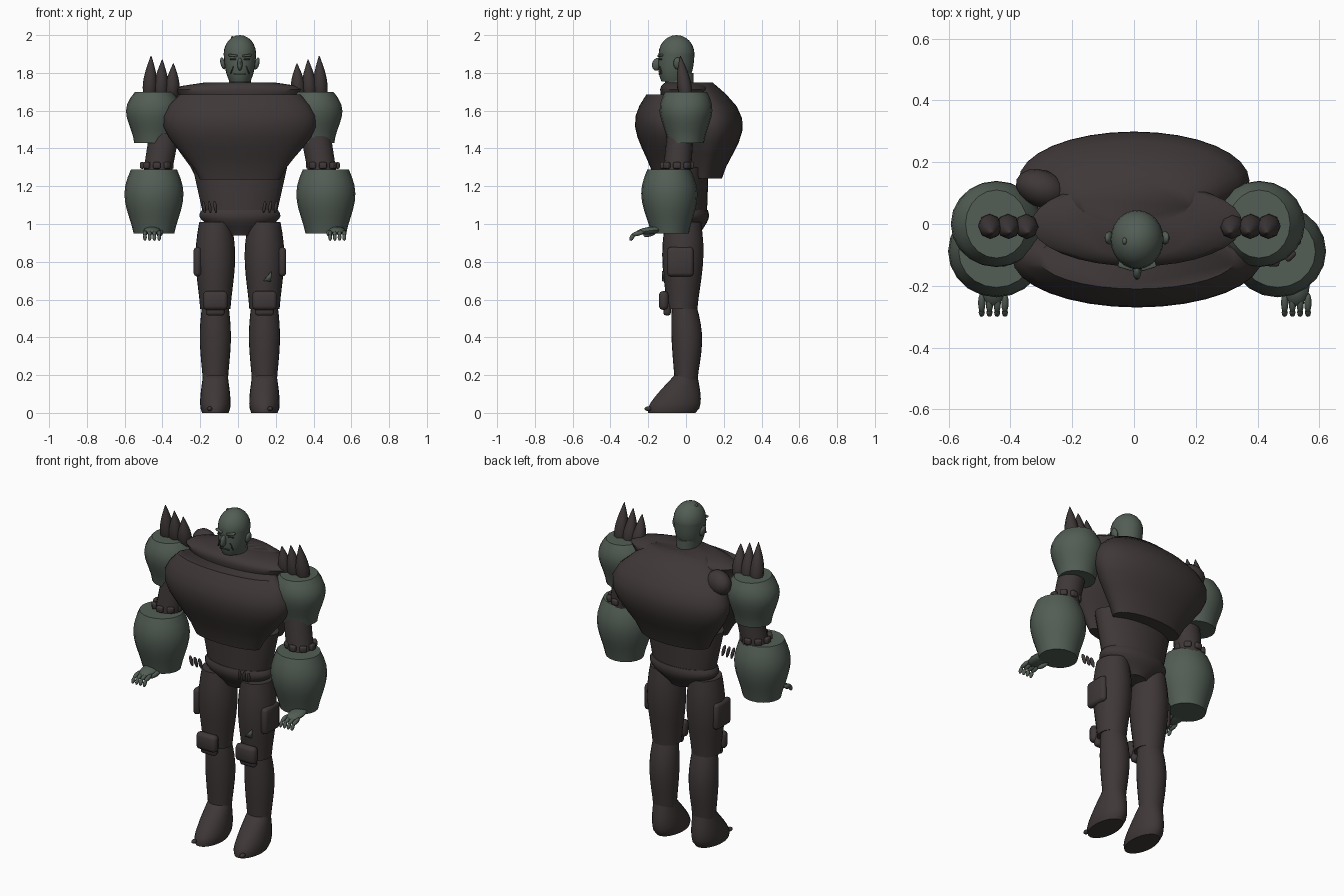
import bpy, bmesh, math

cube = bpy.data.objects.get("Cube")
if cube:
    bpy.data.objects.remove(cube)


def material(name, colour):
    mat = bpy.data.materials.new(name)
    mat.use_nodes = True
    mat.diffuse_color = (*colour, 1)
    mat.node_tree.nodes["Principled BSDF"].inputs["Base Color"].default_value = (*colour, 1)
    return mat


GREEN = material("grey green skin", (.085, .11, .09))
BROWN = material("dark brown cloth", (.05, .039, .039))
MID = .01


def finish(name, bm, mat, location=(0, 0, 0), rotation=(0, 0, 0)):
    bmesh.ops.recalc_face_normals(bm, faces=bm.faces)
    mesh = bpy.data.meshes.new(name)
    bm.to_mesh(mesh)
    bm.free()
    mesh.materials.append(mat)
    part = bpy.data.objects.new(name, mesh)
    part.location, part.rotation_euler = location, rotation
    bpy.context.collection.objects.link(part)
    bpy.ops.object.select_all(action="DESELECT")
    part.select_set(True)
    bpy.context.view_layer.objects.active = part
    bpy.ops.object.shade_smooth_by_angle(angle=math.radians(50))
    return part


def barrel(name, mat, low, high, radii_low, radii_high, bulge=(0, 0), lean=0, skew=1, sides=24, steps=8):
    """Elliptical column between two centres, swelling by a sine; skew above one lifts the swell."""
    bm = bmesh.new()
    rings = []
    for step in range(steps + 1):
        t = step / steps
        swell = math.sin(math.pi * t ** skew)
        x, y, z = (a + (b - a) * t for a, b in zip(low, high))
        rx, ry = (a + (b - a) * t + extra * swell for a, b, extra in zip(radii_low, radii_high, bulge))
        turns = [math.tau * side / sides for side in range(sides)]
        rings.append([bm.verts.new((x + rx * math.cos(turn), y + lean * swell + ry * math.sin(turn), z))
                      for turn in turns])
    for below, above in zip(rings, rings[1:]):
        for i in range(sides):
            j = (i + 1) % sides
            bm.faces.new((below[i], below[j], above[j], above[i]))
    bm.faces.new(rings[0])
    bm.faces.new(rings[-1])
    return finish(name, bm, mat)


def ball(name, mat, location, size, rotation=(0, 0, 0), sides=12):
    bm = bmesh.new()
    bmesh.ops.create_uvsphere(bm, u_segments=sides, v_segments=sides // 2, radius=1)
    bmesh.ops.scale(bm, vec=size, verts=bm.verts)
    return finish(name, bm, mat, location, rotation)


def box(name, mat, location, size, bevel, rotation=(0, 0, 0)):
    bm = bmesh.new()
    bmesh.ops.create_cube(bm, size=1)
    bmesh.ops.scale(bm, vec=size, verts=bm.verts)
    bmesh.ops.bevel(bm, geom=bm.edges[:], offset=bevel, segments=2, affect="EDGES", profile=.5)
    return finish(name, bm, mat, location, rotation)


# Torso: front chest, rounded back, and the yoke between them
barrel("chest", BROWN, low=(MID, -.11, 1.235), high=(MID, -.11, 1.685), radii_low=(.21, .06),
       radii_high=(.32, .1), bulge=(.125, .075), skew=1.5, sides=32)
barrel("back", BROWN, low=(0, .1, 1.24), high=(0, .07, 1.75), radii_low=(.22, .09),
       radii_high=(.18, .07), bulge=(.18, .08), lean=.06, skew=1.3, sides=32)
barrel("yoke", BROWN, low=(MID, 0, 1.6), high=(MID, 0, 1.75), radii_low=(.36, .14),
       radii_high=(.18, .11), bulge=(.12, .02), skew=3, sides=32)
barrel("waist", BROWN, low=(MID, 0, 1.03), high=(MID, 0, 1.3), radii_low=(.19, .11),
       radii_high=(.25, .12))
barrel("pelvis", BROWN, low=(MID, 0, .94), high=(MID, 0, 1.075), radii_low=(.08, .07),
       radii_high=(.2, .115), bulge=(.05, .02), skew=1.5)
ball("shoulder_blade_lump", BROWN, (-.3, .115, 1.66), (.085, .06, .07), rotation=(0, 0, -.35), sides=16)

# Head and face
barrel("neck", GREEN, low=(MID, -.03, 1.68), high=(MID, -.04, 1.8), radii_low=(.055, .07),
       radii_high=(.06, .08))
barrel("jaw", GREEN, low=(MID, -.06, 1.755), high=(MID, -.05, 1.9), radii_low=(.055, .07),
       radii_high=(.086, .095), bulge=(.008, .01), skew=.8)
ball("skull", GREEN, (MID, -.05, 1.9), (.086, .095, .1), sides=24)
ball("nose", GREEN, (MID, -.153, 1.846), (.014, .027, .035), rotation=(-.35, 0, 0))
box("mouth", BROWN, (MID, -.142, 1.795), (.065, .008, .006), bevel=.002)
ball("scalp_bump", GREEN, (-.03, -.055, 1.985), (.008, .012, .01))

# Paired parts; the left has the positive sign
for sign, side in ((-1, "right_"), (1, "left_")):
    # Face details
    ball(side + "ear", GREEN, (MID + sign * .09, -.045, 1.85), (.013, .022, .033), rotation=(0, sign * .25, 0))
    box(side + "brow", GREEN, (MID + sign * .037, -.136, 1.892), (.05, .02, .012), bevel=.004,
        rotation=(0, -sign * .1, sign * .3))
    box(side + "eye", BROWN, (MID + sign * .036, -.136, 1.872), (.035, .009, .007), bevel=.002,
        rotation=(0, 0, sign * .3))
    box(side + "cheek_fold", BROWN, (MID + sign * .042, -.134, 1.815), (.005, .009, .045), bevel=.002,
        rotation=(0, -sign * .4, sign * .4))

    # Arm
    shoulder = sign * .425 - .02
    barrel(side + "shoulder", GREEN, low=(shoulder, 0, 1.43), high=(shoulder, 0, 1.7),
           radii_low=(.105, .095), radii_high=(.1, .11), bulge=(.046, .035), skew=1.5, sides=20)
    wrist = MID + sign * .44
    barrel(side + "upper_arm", BROWN, low=(wrist, -.05, 1.25), high=(MID + sign * .4, -.03, 1.48),
           radii_low=(.075, .075), radii_high=(.08, .07), sides=16)
    elbow = MID + sign * .455
    barrel(side + "forearm", GREEN, low=(elbow, -.085, .95), high=(elbow, -.09, 1.288),
           radii_low=(.108, .1), radii_high=(.122, .115), bulge=(.04, .04), skew=1.3, sides=20)
    for stud in range(8):
        turn = stud * math.tau / 8
        box(side + "armlet_stud", BROWN,
            (wrist + .077 * math.cos(turn), -.048 + .077 * math.sin(turn), 1.31),
            (.025, .04, .035), bevel=.008, rotation=(0, 0, turn))

    # Hand reaching forward
    hand = sign * .49 + .035
    ball(side + "palm", GREEN, (hand, -.19, .965), (.045, .075, .02), rotation=(.12, 0, 0))
    ball(side + "thumb", GREEN, (hand - sign * .042, -.19, .95), (.014, .04, .016), rotation=(.3, 0, sign * .3))
    for finger in range(4):
        across = hand + (finger - 1.5) * .025
        ball(side + "finger", GREEN, (across, -.255, .95), (.012, .035, .013), rotation=(.25, 0, 0))
        ball(side + "fingertip", GREEN, (across, -.286, .93), (.01, .012, .021), rotation=(-.5, 0, 0))

    # Shoulder spikes, the outer ones taller
    for spike in range(3):
        across = sign * (.335 + spike * .059) - .015
        barrel(side + "spike", BROWN, low=(across, 0, 1.67),
               high=(across - sign * .008, -.03, 1.85 + spike * .02),
               radii_low=(.03, .03), radii_high=(.002, .002), bulge=(.018, .018), skew=.8, sides=8)

    # Leg
    hip = MID + sign * .13
    barrel(side + "thigh", BROWN, low=(hip, -.02, .55), high=(hip, -.015, 1.01),
           radii_low=(.08, .08), radii_high=(.085, .095), bulge=(.022, .02), skew=1.3)
    barrel(side + "shin", BROWN, low=(hip, 0, .17), high=(hip, -.01, .57),
           radii_low=(.066, .06), radii_high=(.07, .065), bulge=(.014, .018), lean=.01, skew=1.2)
    barrel(side + "boot", BROWN, low=(hip, -.075, 0), high=(hip, 0, .2),
           radii_low=(.07, .125), radii_high=(.065, .06), bulge=(.012, .025), skew=.6)
    ball(side + "toe_stud", BROWN, (hip + sign * .03, -.2, .022), (.014, .02, .012))
    box(side + "knee_pad", BROWN, (hip, -.118, .595), (.13, .05, .1), bevel=.02)
    box(side + "knee_pad_flap", BROWN, (hip, -.1, .55), (.1, .04, .07), bevel=.015)
    box(side + "thigh_pouch", BROWN, (hip + sign * .095, -.03, .8), (.04, .14, .155), bevel=.018)

    # Hooks hanging before the belt
    for hook in range(3):
        ball(side + "belt_hook", BROWN, (MID + sign * (.13 + hook * .03), -.185, 1.09),
             (.009, .012, .034), rotation=(.2, sign * .15, 0))

# Small torn patch on the left thigh
bm = bmesh.new()
corners = ((.135, -.128, .7), (.175, -.122, .695), (.178, -.126, .75))
bm.faces.new([bm.verts.new(corner) for corner in corners])
patch = finish("thigh_patch", bm, GREEN)
patch.modifiers.new("thickness", "SOLIDIFY").thickness = .008
